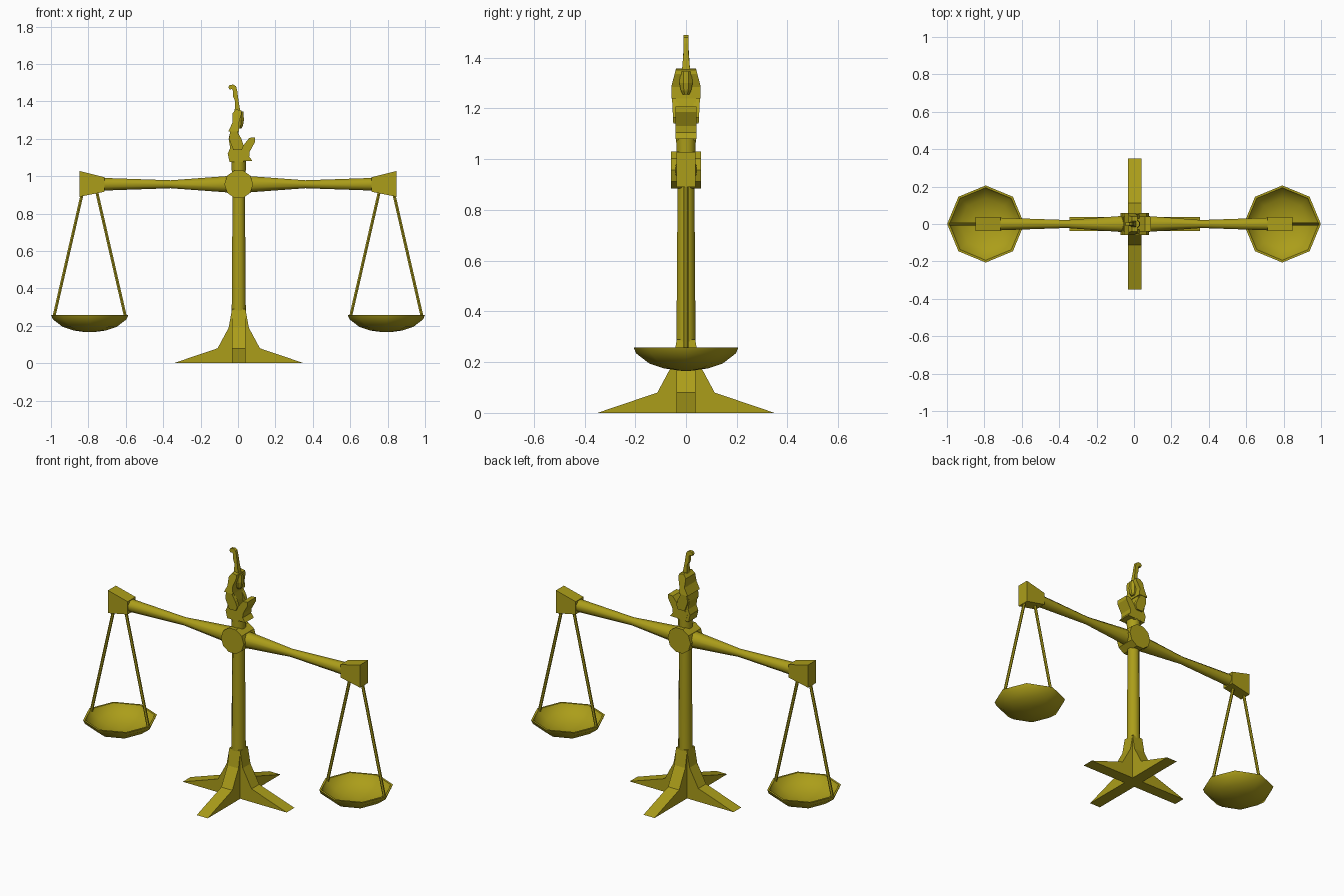
import bpy, bmesh, math
from mathutils import Vector

if "Cube" in bpy.data.objects:
    bpy.data.objects.remove(bpy.data.objects["Cube"])

brass = bpy.data.materials.new("olive_brass")
brass.diffuse_color = (0.41, 0.34, 0.01, 1)
brass.use_nodes = True
brass.node_tree.nodes["Principled BSDF"].inputs["Base Color"].default_value = brass.diffuse_color


def finish(name, bm, smooth=None):
    bmesh.ops.remove_doubles(bm, verts=bm.verts, dist=1e-5)
    bmesh.ops.recalc_face_normals(bm, faces=bm.faces)
    mesh = bpy.data.meshes.new(name)
    bm.to_mesh(mesh)
    bm.free()
    mesh.materials.append(brass)
    ob = bpy.data.objects.new(name, mesh)
    bpy.context.collection.objects.link(ob)
    if smooth:
        bpy.ops.object.select_all(action='DESELECT')
        ob.select_set(True)
        bpy.context.view_layer.objects.active = ob
        bpy.ops.object.shade_smooth_by_angle(angle=math.radians(smooth))
    return ob


def lathe(name, start, direction, profile, sides=8, turn=0.5, smooth=None):
    """Rings of (distance along direction, radius) joined into a closed solid."""
    d = Vector(direction).normalized()
    u = Vector((1, 0, 0)) if abs(d.x) < 0.5 else Vector((0, 1, 0))
    u = (u - d * u.dot(d)).normalized()
    v = d.cross(u)
    bm = bmesh.new()
    rings = []
    for t, r in profile:
        ring = []
        for i in range(sides):
            a = 2 * math.pi * (i + turn) / sides
            ring.append(bm.verts.new(Vector(start) + d * t + (u * math.cos(a) + v * math.sin(a)) * r))
        rings.append(ring)
    for a, b in zip(rings, rings[1:]):
        for i in range(sides):
            j = (i + 1) % sides
            bm.faces.new((a[i], a[j], b[j], b[i]))
    bm.faces.new(rings[0])
    bm.faces.new(rings[-1])
    return finish(name, bm, smooth)


def slab(name, outline, y0, y1):
    """Extrude an x-z outline from y0 to y1; either may be a function of z."""
    f0 = y0 if callable(y0) else lambda z: y0
    f1 = y1 if callable(y1) else lambda z: y1
    bm = bmesh.new()
    a = [bm.verts.new((x, f0(z), z)) for x, z in outline]
    b = [bm.verts.new((x, f1(z), z)) for x, z in outline]
    bm.faces.new(a)
    bm.faces.new(b)
    for i in range(len(a)):
        j = (i + 1) % len(a)
        bm.faces.new((a[i], a[j], b[j], b[i]))
    return finish(name, bm)


CX = 0.004   # column centre
BZ = 0.957   # beam height

# Base: four flared feet
for i in range(4):
    foot = slab(f"foot_{i}", [(0, 0), (0.349, 0), (0.113, 0.08), (0.054, 0.19), (0.036, 0.29), (0, 0.29)],
                -0.037, 0.037)
    foot.rotation_euler.z = i * math.pi / 2
    foot.location.x = CX

# Column and pivot
lathe("column", (CX, 0, 0.1), (0, 0, 1), [(0, 0.041), (0.15, 0.041), (0.78, 0.036), (0.98, 0.042)], smooth=50)
lathe("pivot_hub", (CX, -0.06, BZ), (0, 1, 0), [(0, 0.077), (0.12, 0.077)], sides=10, turn=0)

for side, s in (("left", -1), ("right", 1)):
    px = s * 0.793
    # Beam arm with a waist, ending in a flared block
    lathe(f"{side}_beam_arm", (0, 0, BZ), (s, 0, 0), [(0, 0.049), (0.06, 0.047), (0.36, 0.023), (0.73, 0.037)],
          smooth=50)
    slab(f"{side}_beam_end", [(s * 0.715, 0.917), (s * 0.847, 0.89), (s * 0.847, 1.028), (s * 0.715, 0.995)],
         -0.038, 0.038)
    # Octagonal pan
    lathe(f"{side}_pan", (px, 0, 0), (0, 0, 1),
          [(0.166, 0.02), (0.175, 0.085), (0.195, 0.145), (0.235, 0.197), (0.257, 0.206), (0.257, 0.194),
           (0.24, 0.185), (0.205, 0.138), (0.186, 0.08), (0.178, 0.02)], turn=0, smooth=45)
    # Hanging rods
    for k in (-1, 1):
        top = Vector((px + k * 0.03, 0, 0.95))
        low = Vector((px + k * 0.192, 0, 0.245))
        lathe(f"{side}_pan_rod_{k}", low, top - low, [(0, 0.009), ((top - low).length, 0.009)], sides=6)

# Seated figure: torso, legs, arms
slab("figure_torso", [(-0.045, 1.075), (0.03, 1.075), (0.03, 1.12), (0.012, 1.15), (0.012, 1.19), (0.0, 1.245),
                      (-0.04, 1.245), (-0.05, 1.2), (-0.042, 1.15), (-0.055, 1.12)], -0.04, 0.04)
slab("figure_legs", [(-0.03, 1.08), (0.078, 1.08), (0.06, 1.105), (0.062, 1.13), (0.092, 1.185), (0.092, 1.208),
                     (0.06, 1.205), (0.01, 1.14), (-0.04, 1.13)], -0.041, 0.041)
for side, s in (("left", 1), ("right", -1)):
    slab(f"figure_{side}_arm", [(-0.042, 1.24), (-0.005, 1.24), (0.018, 1.2), (0.03, 1.165), (0.02, 1.14),
                                (-0.025, 1.14), (-0.048, 1.2)],
         s * 0.03, lambda z, s=s: s * (0.055 - 0.05 * (1.24 - z) / 1))


# Head: flared hair and face
def hair_width(z):
    return 0.04 + 0.018 * min(1, (1.355 - z) / 0.07)


slab("figure_hair", [(-0.052, 1.24), (0.006, 1.24), (0.004, 1.285), (0.02, 1.335), (0.018, 1.352), (-0.012, 1.358),
                     (-0.03, 1.335), (-0.03, 1.285)], lambda z: -hair_width(z), hair_width)
lathe("figure_face", (0.006, 0, 1.255), (0, 0, 1), [(0, 0.014), (0.015, 0.022), (0.045, 0.028), (0.09, 0.024)])

# Curled feather on the crown
slab("feather", [(-0.018, 1.35), (0.012, 1.35), (0.002, 1.41), (-0.004, 1.455), (-0.01, 1.48), (-0.025, 1.49),
                 (-0.045, 1.487), (-0.052, 1.475), (-0.045, 1.463), (-0.032, 1.466), (-0.026, 1.455), (-0.028, 1.43),
                 (-0.015, 1.4)],
     lambda z: -0.009 - 0.007 * max(0, (1.43 - z) / 0.08), lambda z: 0.009 + 0.007 * max(0, (1.43 - z) / 0.08))
